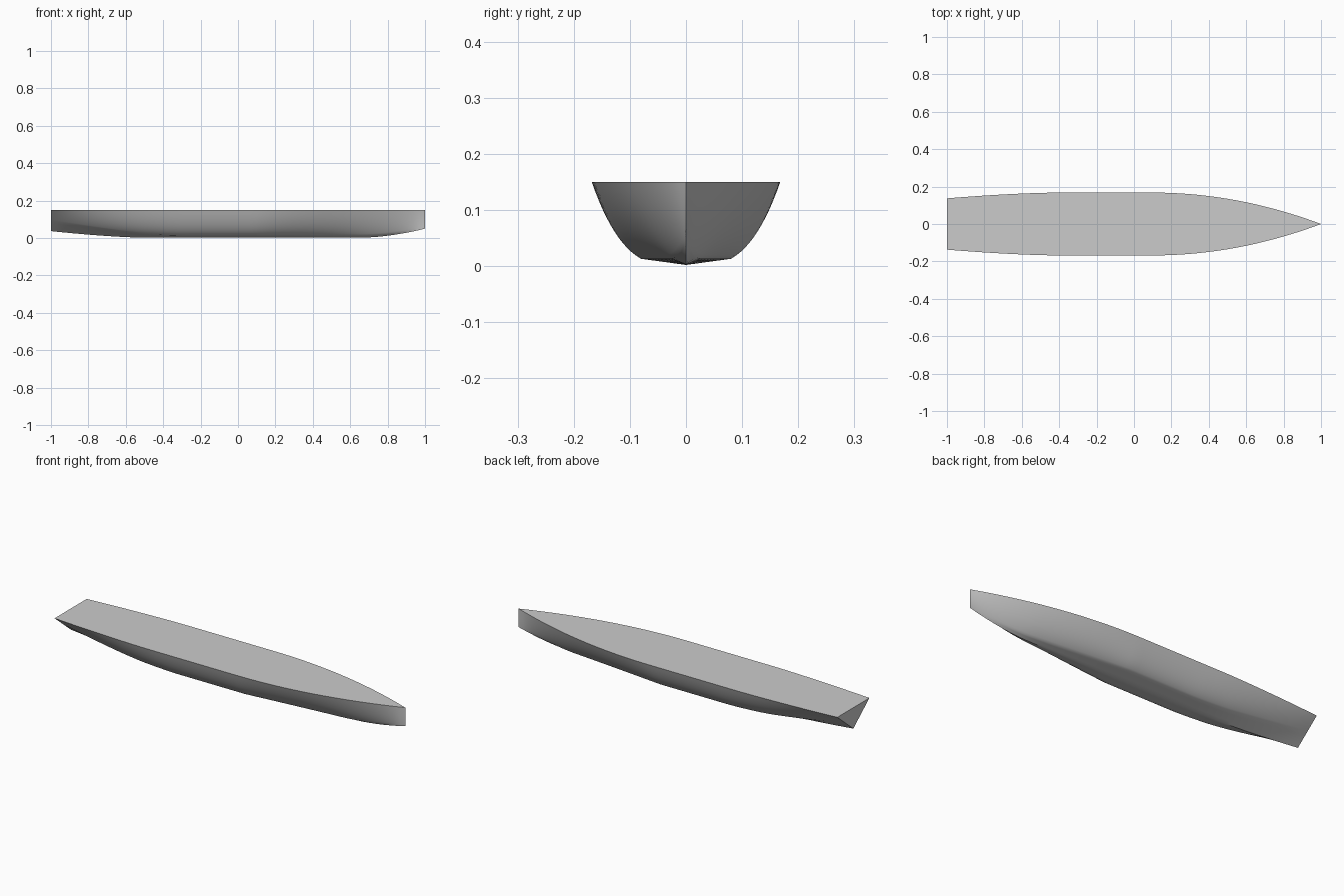
import bpy
import bmesh
from math import radians

if "Cube" in bpy.data.objects:
    bpy.data.objects.remove(bpy.data.objects["Cube"])

DECK_Z = 0.15
STATIONS = 64
BOTTOM_STEPS = 4
SIDE_STEPS = 12


def mix(a, b, t):
    return a + (b - a) * t


def ramp(x, start, end):
    return min(1.0, max(0.0, (x - start) / (end - start)))


def half_section(x):
    """Points (y, z) from the keel, round the bilge, up to the deck edge."""
    bow = ramp(x, 0.1, 1)
    stern = ramp(x, -0.3, -1) ** 1.5
    width = 0.168 * (1 - bow ** 2) - 0.031 * ramp(x, -0.4, -1) ** 1.6
    keel = 0.002 + 0.048 * ramp(x, 0.65, 1) ** 1.8 + 0.035 * ramp(x, -0.5, -1) ** 1.5

    # The bilge tapers to the stem and straightens into a V at the transom
    bilge_y = mix(0.08 * (1 - bow) ** 1.2, width / 2, stern)
    bilge_z = mix(keel + 0.011, mix(keel, DECK_Z, 0.5), stern)
    straight = max(stern, 0.6 * bow)
    ctrl_y = mix(bilge_y, width, mix(0.57, 0.5, straight))
    ctrl_z = mix(bilge_z, DECK_Z, mix(0.2, 0.5, straight))

    points = []
    for i in range(BOTTOM_STEPS):
        t = i / BOTTOM_STEPS
        points.append((bilge_y * t, mix(keel, bilge_z, t)))
    for i in range(SIDE_STEPS + 1):
        t = i / SIDE_STEPS
        y = mix(mix(bilge_y, ctrl_y, t), mix(ctrl_y, width, t), t)
        z = mix(mix(bilge_z, ctrl_z, t), mix(ctrl_z, DECK_Z, t), t)
        points.append((y, z))
    return points


# Loft mirrored sections from transom to stem
bm = bmesh.new()
rows = []
for i in range(STATIONS + 1):
    x = mix(-1, 1, i / STATIONS)
    half = half_section(x)
    full = [(-y, z) for y, z in reversed(half[1:])] + half
    rows.append([bm.verts.new((x, y, z)) for y, z in full])
for a, b in zip(rows, rows[1:]):
    for j in range(len(a) - 1):
        bm.faces.new((a[j], a[j + 1], b[j + 1], b[j]))
    # Flat deck strip
    bm.faces.new((a[0], b[0], b[-1], a[-1]))

# Transom, then weld the two sides together at the stem
bm.faces.new(rows[0])
bmesh.ops.remove_doubles(bm, verts=bm.verts, dist=0.00005)
bmesh.ops.recalc_face_normals(bm, faces=bm.faces)

mesh = bpy.data.meshes.new("hull")
bm.to_mesh(mesh)
bm.free()
hull = bpy.data.objects.new("hull", mesh)
bpy.context.collection.objects.link(hull)

# Plain grey paint
grey = bpy.data.materials.new("light_grey")
grey.use_nodes = True
color = (0.6, 0.6, 0.6, 1)
grey.diffuse_color = color
grey.node_tree.nodes["Principled BSDF"].inputs["Base Color"].default_value = color
mesh.materials.append(grey)

# Smooth hull with crisp deck edge, transom and stem
bpy.ops.object.select_all(action="DESELECT")
hull.select_set(True)
bpy.context.view_layer.objects.active = hull
bpy.ops.object.shade_smooth_by_angle(angle=radians(35))
